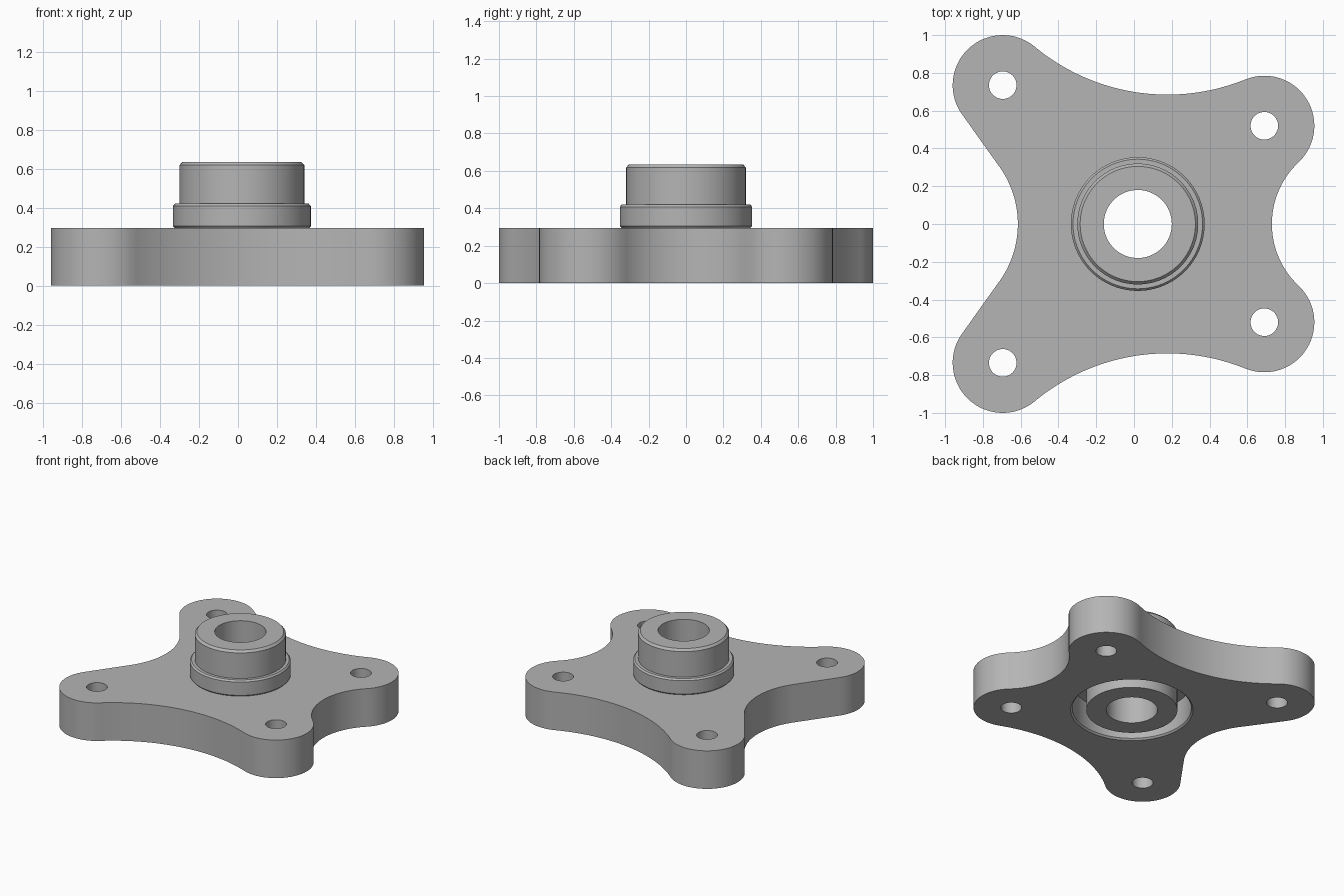
import bpy
import bmesh
import math
from mathutils import Vector

cube = bpy.data.objects.get("Cube")
if cube:
    bpy.data.objects.remove(cube)

grey = bpy.data.materials.new("machined_grey")
grey.use_nodes = True
colour = (0.46, 0.46, 0.46, 1)
grey.diffuse_color = colour
grey.node_tree.nodes["Principled BSDF"].inputs["Base Color"].default_value = colour

HUB = Vector((0.02, 0.0))
THICK = 0.295
LOBE_R = 0.265
HOLE_R = 0.073
WIDE = Vector((-0.695, 0.735))    # lobe on the right side of the model
NARROW = Vector((0.69, 0.52))     # lobe on the left side of the model


def make_object(name, bm):
    bmesh.ops.recalc_face_normals(bm, faces=bm.faces)
    mesh = bpy.data.meshes.new(name)
    bm.to_mesh(mesh)
    bm.free()
    mesh.materials.append(grey)
    obj = bpy.data.objects.new(name, mesh)
    bpy.context.collection.objects.link(obj)
    return obj


def lathe(name, profile, centre, steps=96):
    """Spin a closed (radius, height) profile around a vertical axis."""
    bm = bmesh.new()
    verts = [bm.verts.new((centre.x + r, centre.y, z)) for r, z in profile]
    edges = [bm.edges.new((verts[i - 1], verts[i])) for i in range(len(verts))]
    bmesh.ops.spin(bm, geom=verts + edges, cent=(centre.x, centre.y, 0),
                   axis=(0, 0, 1), angle=math.tau, steps=steps)
    bmesh.ops.remove_doubles(bm, verts=bm.verts, dist=1e-5)
    bmesh.ops.dissolve_degenerate(bm, edges=bm.edges, dist=1e-6)
    return make_object(name, bm)


def arc(centre, radius, start, end, ccw, count=24):
    """Points on an arc between the directions start and end."""
    a = math.atan2(start.y, start.x)
    sweep = (math.atan2(end.y, end.x) - a) % math.tau
    if not ccw:
        sweep -= math.tau
    return [centre + radius * Vector((math.cos(a + sweep * i / count),
                                      math.sin(a + sweep * i / count)))
            for i in range(count + 1)]


def smooth(obj):
    bpy.ops.object.select_all(action='DESELECT')
    obj.select_set(True)
    bpy.context.view_layer.objects.active = obj
    bpy.ops.object.shade_smooth_by_angle(angle=math.radians(30))


# Plate outline: upper half as tangent arcs, then mirrored
left_c, left_r = Vector((1.178, 0)), 0.448
back_c, back_r = Vector((0.177, 1.785)), 1.1
right_c, right_r = Vector((-1.135, 0)), 0.52
flank = Vector((-0.814, -0.581))
half = arc(left_c, left_r, Vector((-1, 0)), NARROW - left_c, False)
half += arc(NARROW, LOBE_R, left_c - NARROW, back_c - NARROW, True)
half += arc(back_c, back_r, NARROW - back_c, WIDE - back_c, False, 48)
half += arc(WIDE, LOBE_R, back_c - WIDE, flank, True, 36)
half += arc(right_c, right_r, -flank, Vector((1, 0)), False)
outline = half + [Vector((p.x, -p.y)) for p in reversed(half)]

bm = bmesh.new()
verts = [bm.verts.new((p.x, p.y, 0)) for p in outline]
base = bm.faces.new(verts)
top = bmesh.ops.extrude_face_region(bm, geom=[base])
bmesh.ops.translate(bm, vec=(0, 0, THICK),
                    verts=[g for g in top["geom"] if isinstance(g, bmesh.types.BMVert)])
bmesh.ops.remove_doubles(bm, verts=bm.verts, dist=1e-4)
plate = make_object("mounting_plate", bm)

# Cutters: four bolt holes, the hub opening and the chamfered underside recess
cutters = []
for lobe in (WIDE, NARROW):
    for side in (1, -1):
        cutters.append(lathe("bolt_hole_cutter",
                             [(0, -0.1), (HOLE_R, -0.1), (HOLE_R, 0.5), (0, 0.5)],
                             Vector((lobe.x, lobe.y * side)), 48))
cutters.append(lathe("hub_opening_cutter",
                     [(0, -0.1), (0.31, -0.1), (0.31, 0.5), (0, 0.5)], HUB))
cutters.append(lathe("recess_cutter",
                     [(0, -0.05), (0.43, -0.05), (0.43, 0), (0.418, 0.012),
                      (0.418, 0.22), (0, 0.22)], HUB))
for cutter in cutters:
    cutter.hide_render = True
    mod = plate.modifiers.new("cut", 'BOOLEAN')
    mod.operation = 'DIFFERENCE'
    mod.solver = 'EXACT'
    mod.object = cutter
    bpy.context.view_layer.objects.active = plate
    bpy.ops.object.modifier_apply(modifier=mod.name)
    bpy.data.objects.remove(cutter)

# Hollow hub sleeve running through the plate
hub = lathe("hub_sleeve", [(0.18, 0), (0.32, 0), (0.32, 0.618),
                           (0.305, 0.635), (0.18, 0.635)], HUB)

# Collar around the sleeve, resting on the plate
collar = lathe("hub_collar", [(0.31, THICK), (0.345, THICK), (0.354, 0.305),
                              (0.354, 0.408), (0.343, 0.42), (0.31, 0.42)], HUB)

for part in (plate, hub, collar):
    smooth(part)
